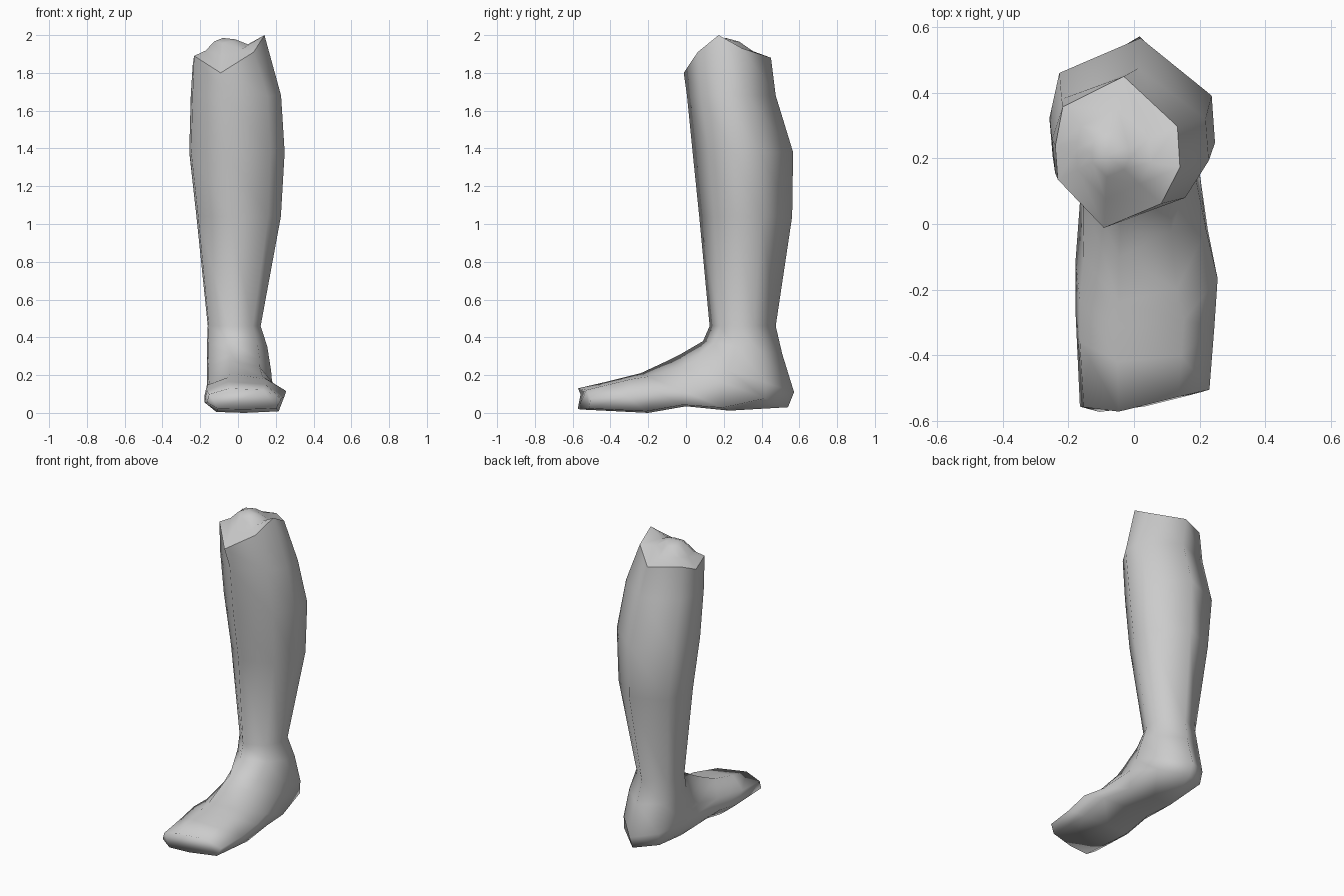
import bpy
import bmesh

cube = bpy.data.objects.get("Cube")
if cube:
    bpy.data.objects.remove(cube)

skin = bpy.data.materials.new("pale_grey")
skin.use_nodes = True
tone = (0.6, 0.6, 0.6, 1)
skin.diffuse_color = tone
skin.node_tree.nodes["Principled BSDF"].inputs["Base Color"].default_value = tone

# Unit cross-sections: across the width, then from shin/instep to calf/sole
LEG = [(.39, 0), (.85, .16), (1, .4), (.98, .67), (.55, 1), (.06, .8), (0, .54), (.02, .32)]
FOOT = [(.3, 0), (.76, .08), (1, .48), (.93, .95), (.5, 1), (.15, .97), (0, .66), (.03, .28)]

# Stations: front (y, z), back (y, z), x range, share of foot section
STATIONS = [
    ((-.012, 1.8), (.45, 1.88), (-.24, .14), 0),
    ((.005, 1.68), (.475, 1.68), (-.25, .228), 0),
    ((.035, 1.38), (.567, 1.38), (-.258, .247), 0),
    ((.07, 1.04), (.562, 1.04), (-.22, .227), 0),
    ((.125, .46), (.475, .46), (-.16, .12), 0),
    ((.09, .38), (.51, .31), (-.165, .155), .15),
    ((-.03, .31), (.572, .11), (-.165, .175), .3),
    ((-.1, .275), (.54, .03), (-.165, .18), .5),
    ((-.24, .21), (.23, .012), (-.165, .22), .9),
    ((-.32, .19), (0, .035), (-.178, .255), 1),
    ((-.42, .165), (-.2, 0), (-.178, .245), 1),
    ((-.578, .13), (-.582, .018), (-.165, .23), 1),
]
RIM_HEIGHTS = [1.8, 1.91, 2, 1.93, 1.88, 1.895, 1.84, 1.89]


def mix(a, b, t):
    return a + (b - a) * t


bm = bmesh.new()


def make_ring(front, back, span, share):
    ring = []
    for leg, foot in zip(LEG, FOOT):
        u, v = mix(leg[0], foot[0], share), mix(leg[1], foot[1], share)
        ring.append(bm.verts.new((mix(*span, u), mix(front[0], back[0], v),
                                  mix(front[1], back[1], v))))
    return ring


def bridge(a, b):
    n = len(a)
    for i in range(n):
        j = (i + 1) % n
        bm.faces.new((a[i], a[j], b[j], b[i]))


# Leg and foot as one bent tube
rings = [make_ring(*s) for s in STATIONS]
for vert, z in zip(rings[0], RIM_HEIGHTS):
    vert.co.z = z
for vert in rings[-1]:  # slanted toe line
    vert.co.y += abs(vert.co.x + .07) / 4
for a, b in zip(rings, rings[1:]):
    bridge(a, b)
bm.faces.new(rings[-1])

# Uneven raised cap at the knee end
outer = rings[0]
for scale, height, tilt in ((.6, 1.93, .3), (.3, 1.975, .1)):
    inner = [bm.verts.new((mix(-.08, v.co.x, scale), mix(.21, v.co.y, scale),
                           mix(height, rim, tilt)))
             for v, rim in zip(rings[0], RIM_HEIGHTS)]
    bridge(inner, outer)
    outer = inner
peak = bm.verts.new((-.08, .21, 1.985))
for i, vert in enumerate(outer):
    bm.faces.new((vert, outer[(i + 1) % len(outer)], peak))

bmesh.ops.recalc_face_normals(bm, faces=bm.faces)
for face in bm.faces:
    face.smooth = True
for i, vert in enumerate(rings[0]):  # crisp rim
    bm.edges.get((vert, rings[0][i - 1])).smooth = False

mesh = bpy.data.meshes.new("lower_leg")
bm.to_mesh(mesh)
bm.free()
mesh.materials.append(skin)
bpy.context.collection.objects.link(bpy.data.objects.new("lower_leg", mesh))
